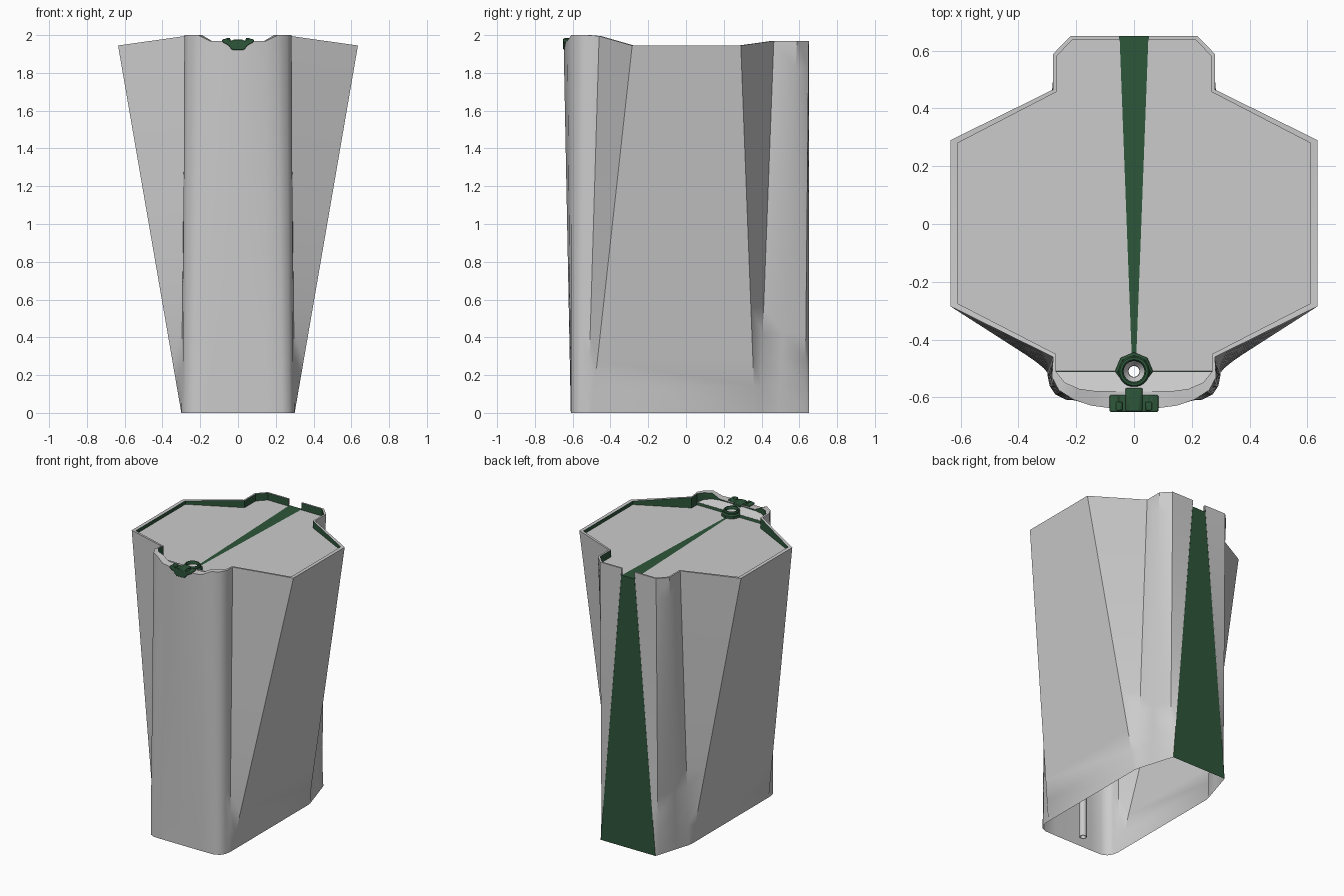
import bpy, bmesh, math

if "Cube" in bpy.data.objects:
    bpy.data.objects.remove(bpy.data.objects["Cube"])

FLOOR = 1.92                      # height of the recessed top panel
HOLE_Y, HOLE_R = -0.51, 0.04

green = bpy.data.materials.new("dark_green")
green.diffuse_color = (0.027, 0.092, 0.042, 1)
green.use_nodes = True
green.node_tree.nodes["Principled BSDF"].inputs["Base Color"].default_value = green.diffuse_color


def make(name, verts, faces, mat=None, mirror=False, angle=30):
    me = bpy.data.meshes.new(name)
    me.from_pydata(verts, [], faces)
    bm = bmesh.new()
    bm.from_mesh(me)
    bmesh.ops.remove_doubles(bm, verts=bm.verts, dist=1e-5)
    bmesh.ops.recalc_face_normals(bm, faces=bm.faces)
    bm.to_mesh(me)
    bm.free()
    ob = bpy.data.objects.new(name, me)
    bpy.context.collection.objects.link(ob)
    if mat:
        me.materials.append(mat)
    if mirror:
        m = ob.modifiers.new("mirror", "MIRROR")
        m.use_clip = True
    bpy.ops.object.select_all(action="DESELECT")
    ob.select_set(True)
    bpy.context.view_layer.objects.active = ob
    bpy.ops.object.shade_smooth_by_angle(angle=math.radians(angle))
    return ob


def loft(rows):
    n = len(rows[0])
    verts = [p for r in rows for p in r]
    faces = [(j*n+i, j*n+i+1, (j+1)*n+i+1, (j+1)*n+i)
             for j in range(len(rows)-1) for i in range(n-1)]
    return verts, faces


def lathe(name, prof, mat=None, sides=24, closed=True):
    if closed:
        prof = prof + prof[:1]
    rows = [[(r*math.cos(2*math.pi*k/sides), HOLE_Y + r*math.sin(2*math.pi*k/sides), z)
             for k in range(sides+1)] for r, z in prof]
    return make(name, *loft(rows), mat)


def prism(name, prof, y0, y1, mat):
    n = len(prof)
    verts = [(x, y, z) for y in (y0, y1) for x, z in prof]
    faces = [tuple(range(n)), tuple(range(n, 2*n))]
    faces += [(i, (i+1) % n, (i+1) % n + n, i+n) for i in range(n)]
    ob = make(name, verts, faces, mat)
    b = ob.modifiers.new("bevel", "BEVEL")
    b.width, b.segments = 0.004, 2
    return ob


# half outline from back to front: top x, y, z | bottom x, y | inner rim x, y
sections = [
    (.05, .65, 1.97, .215, .65, .05, .638),
    (.22, .65, 1.97, .222, .63, .213, .638),
    (.28, .588, 1.97, .265, .49, .268, .58),
    (.28, .465, 1.97, .296, .39, .268, .457),
    (.635, .29, 1.945, .30, .365, .61, .28),
    (.635, -.285, 1.945, .30, -.50, .61, -.275),
    (.28, -.46, 1.995, .30, -.52, .27, -.45),
    (.284, -.53, 2.0, .292, -.56, .27, -.51),
    (.26, -.575, 2.0, .272, -.59, .24, -.548),
    (.21, -.607, 2.0, .235, -.608, .19, -.57),
    (.15, -.628, 1.97, .15, -.61, .14, -.577),
    (0, -.648, 1.965, 0, -.61, 0, -.58),
]

# outer shell, open underneath and slit along the back
LEVELS = 14
rows = []
for j in range(LEVELS+1):
    t = j/LEVELS
    rows.append([(bx+(tx-bx)*t, by+(ty-by)*t, z*t) for tx, ty, z, bx, by, _, _ in sections])
make("outer_shell", *loft(rows), mirror=True, angle=40)

# flat lip on the shell, with end faces at the slit
outer = [s[:3] for s in sections]
inner = [(s[5], s[6], s[2]) for s in sections]
v, f = loft([outer, inner])
v += [(.053, .638, FLOOR), (.053, .65, FLOOR)]
f.append((0, len(sections), len(v)-2, len(v)-1))
make("rim_lip", v, f, mirror=True)


def floor_z(y):
    return FLOOR if y > -0.505 else FLOOR + .018 + (-.51-y)*.35


# inner rim wall
low = [(x, y, FLOOR if i <= 7 else floor_z(y)) for i, (x, y, z) in enumerate(inner)]
make("rim_inner_wall", *loft([inner, low]), green, True)


def arc(a0, a1, z=None):
    pts = []
    for k in range(7):
        a = math.radians(a0 + (a1-a0)*k/6)
        y = HOLE_Y + HOLE_R*math.sin(a)
        pts.append((HOLE_R*math.cos(a) if k not in (0, 6) or abs(math.cos(a)) > .5 else 0,
                    y, FLOOR if z is None else FLOOR + .018 + (-.51-y)*.35))
    return pts


# recessed top panel and raised front ledge, both leaving the filler hole open
panel = [(0, .638, FLOOR)] + [(x, y, FLOOR) for x, y, _ in inner[:8]] + arc(0, 90)
make("top_panel", panel, [tuple(range(len(panel)))], mirror=True)
ledge = [(x, y, FLOOR + .018 + (-.51-y)*.35) for x, y, _ in inner[7:]] + arc(-90, 0, 1)
make("front_ledge", ledge, [tuple(range(len(ledge)))], mirror=True)
make("ledge_step", [(HOLE_R, -.508, FLOOR), (.27, -.508, FLOOR), (.27, -.512, FLOOR+.019),
                    (HOLE_R, -.512, FLOOR+.019)], [(0, 1, 2, 3)], green, True)

# tapering green stripe on the top panel and wedge filling the back slit
make("top_stripe", [(-.008, -.455, FLOOR+.002), (.008, -.455, FLOOR+.002),
                    (.05, .65, FLOOR+.002), (-.05, .65, FLOOR+.002)], [(0, 1, 2, 3)], green)
make("back_wedge", [(-.215, .65, 0), (.215, .65, 0), (.053, .65, FLOOR+.002),
                    (-.053, .65, FLOOR+.002)], [(0, 1, 2, 3)], green)

# round socket with collar, and the tube below it
lathe("socket_collar", [(.042, 1.915), (.066, 1.915), (.066, 1.938), (.056, 1.948), (.042, 1.948)],
      green, sides=8)
lathe("socket_ring", [(.036, 1.92), (.052, 1.92), (.054, 1.955), (.049, 1.963), (.041, 1.963),
                      (.036, 1.955)], green)
lathe("socket_funnel", [(.04, 1.95), (.032, 1.935), (.02, 1.92), (.02, 1.90), (.04, 1.90)])
lathe("inner_tube", [(.019, 0.0), (.024, 0.0), (.024, 1.91), (.019, 1.91)], sides=16)

# front clip: winged body, side lugs, and stem to the socket
half = [(.032, 1.922), (.05, 1.945), (.085, 1.965), (.083, 1.978), (.06, 1.982), (.045, 1.972)]
prism("clip_body", half + [(-x, z) for x, z in reversed(half)], -.65, -.592, green)
stem = [(-.03, 1.93), (.03, 1.93), (.03, 1.972), (.02, 1.978), (-.02, 1.978), (-.03, 1.972)]
prism("clip_stem", stem, -.648, -.568, green)
for side in (-1, 1):
    lug = [(side*x, z) for x, z in [(.036, 1.955), (.062, 1.965), (.062, 1.985), (.042, 1.985)]]
    prism("clip_lug", lug, -.645, -.615, green)
